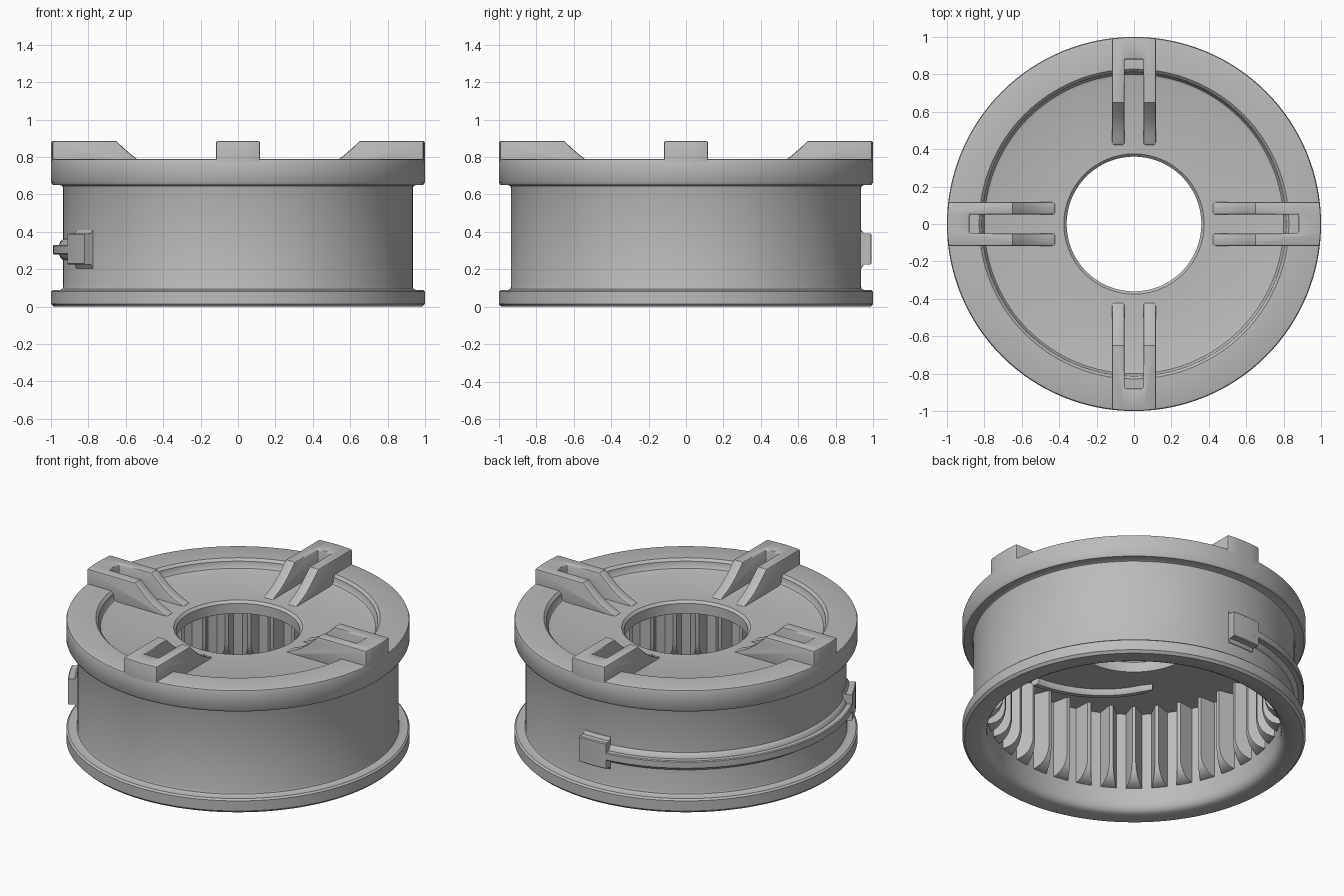
import bpy
import bmesh
from math import cos, sin, radians, sqrt, pi
from mathutils import Matrix, Vector

cube = bpy.data.objects.get("Cube")
if cube:
    bpy.data.objects.remove(cube, do_unlink=True)

GREY = (0.5, 0.5, 0.5, 1)
mat = bpy.data.materials.new("light grey")
mat.use_nodes = True
mat.diffuse_color = GREY
shader = mat.node_tree.nodes["Principled BSDF"]
shader.inputs["Base Color"].default_value = GREY
shader.inputs["Roughness"].default_value = 0.6


def make_object(name, bm, angle=35):
    """Turn a bmesh into a shaded object."""
    bmesh.ops.recalc_face_normals(bm, faces=bm.faces[:])
    mesh = bpy.data.meshes.new(name)
    bm.to_mesh(mesh)
    bm.free()
    mesh.materials.append(mat)
    mesh.shade_smooth()
    mesh.set_sharp_from_angle(angle=radians(angle))
    ob = bpy.data.objects.new(name, mesh)
    bpy.context.collection.objects.link(ob)
    return ob


def loft(bm, sections):
    """Skin a row of equal point loops and cap both ends."""
    loops = [[bm.verts.new(p) for p in s] for s in sections]
    n = len(loops[0])
    for a, b in zip(loops, loops[1:]):
        for i in range(n):
            j = (i + 1) % n
            bm.faces.new((a[i], a[j], b[j], b[i]))
    bm.faces.new(loops[0])
    bm.faces.new(loops[-1])
    return [v for loop in loops for v in loop]


def sweep(bm, profile, start, end, steps):
    """Sweep an (r, z) profile around z between two angles in degrees."""
    sections = []
    for k in range(steps + 1):
        a = radians(start + (end - start) * k / steps)
        sections.append([(r * cos(a), r * sin(a), z) for r, z in profile])
    loft(bm, sections)


# Drum: one turned ring with flanges, top plate and hollow underside
drum_profile = [
    (.36, .65), (.36, .715), (.375, .73), (.785, .73), (.8, .735), (.81, .75),
    (.813, .775), (.828, .79), (.985, .79), (.996, .786), (1, .775),
    (1, .665), (.99, .65), (.95, .65), (.939, .645), (.935, .633),
    (.935, .107), (.939, .095), (.95, .09), (.99, .09), (1, .08),
    (1, .015), (.985, 0), (.895, 0), (.875, .01), (.86, .03), (.855, .06),
    (.855, .65)]
bm = bmesh.new()
SEG = 128
rings = [[bm.verts.new((r * cos(2 * pi * k / SEG), r * sin(2 * pi * k / SEG), z))
          for r, z in drum_profile] for k in range(SEG)]
for k in range(SEG):
    a, b = rings[k], rings[(k + 1) % SEG]
    for i in range(len(a)):
        j = (i + 1) % len(a)
        bm.faces.new((a[i], a[j], b[j], b[i]))
make_object("drum", bm)

# Inner gear teeth, tapered towards the tip and curved at the lower end
tooth_profile = [(.87, .15), (.84, .155), (.81, .17), (.785, .195), (.768, .23),
                 (.76, .27), (.76, .66), (.87, .66)]
bm = bmesh.new()
for k in range(36):
    turn = Matrix.Rotation(2 * pi * k / 36, 4, 'Z')
    loft(bm, [[turn @ Vector((r, s * (.01 + (r - .76) * .4), z))
               for r, z in tooth_profile] for s in (-1, 1)])
make_object("inner_teeth", bm)

# Lugs: slotted blocks with a curved ramp running in towards the hole
ramp = [(.65, .885), (.61, .847), (.57, .812), (.53, .782), (.49, .76),
        (.45, .742), (.42, .731)]
lug_profile = [(.42, .7)] + ramp[::-1] + [(1, .885), (1, .67)]
bm = bmesh.new()
loft(bm, [[(sqrt(1 - t * t) if r == 1 else r, t, z) for r, z in lug_profile]
          for t in (-.118, -.05, 0, .05, .118)])
lug = make_object("lug_1", bm)

bm = bmesh.new()
bmesh.ops.create_cube(bm, size=1, matrix=Matrix.Translation((.58, 0, .8))
                      @ Matrix.Diagonal((.6, .1, .4, 1)))
cutter = make_object("slot_cutter", bm)
cutter.hide_render = True
cutter.hide_viewport = False

slot = lug.modifiers.new("slot", 'BOOLEAN')
slot.operation = 'DIFFERENCE'
slot.object = cutter
bevel = lug.modifiers.new("soft_edges", 'BEVEL')
bevel.width = .01
bevel.segments = 2
bevel.limit_method = 'ANGLE'
bevel.angle_limit = radians(50)

# Bake the slot and share the finished lug around the four sides
graph = bpy.context.evaluated_depsgraph_get()
baked = bpy.data.meshes.new_from_object(lug.evaluated_get(graph))
lug.modifiers.clear()
lug.data = baked
baked.shade_smooth()
baked.set_sharp_from_angle(angle=radians(35))
bpy.data.objects.remove(cutter, do_unlink=True)
for k in range(1, 4):
    copy = bpy.data.objects.new(f"lug_{k + 1}", baked)
    copy.rotation_euler.z = k * pi / 2
    bpy.context.collection.objects.link(copy)

# Side rail: thin rib part way around the wall
rail_profile = [(.92, .245), (.937, .25), (.95, .262), (.957, .28), (.985, .28),
                (.99, .285), (.99, .325), (.985, .33), (.957, .33), (.95, .348),
                (.937, .36), (.92, .365)]
bm = bmesh.new()
sweep(bm, rail_profile, 90, 210, 48)
make_object("side_rail", bm)

# Stop blocks at both ends of the rail
stop_profile = [(.92, .2), (.938, .205), (.95, .225), (.985, .225), (.99, .23),
                (.99, .385), (.985, .39), (.95, .39), (.938, .41), (.92, .415)]
for name, start in (("back_stop", 86), ("front_stop", 203)):
    bm = bmesh.new()
    sweep(bm, stop_profile, start, start + 11, 5)
    make_object(name, bm)

# Curved rib under the top plate
bm = bmesh.new()
rib = []
for k in range(17):
    f = k / 16
    a = radians(218 + 64 * f)
    r = .52 + .21 * f
    w = .03 * min(1, .3 + 6 * f)
    rib.append([((r + d * w) * cos(a), (r + d * w) * sin(a), z)
                for d, z in ((-1, .66), (-.9, .63), (-.5, .615),
                             (.5, .615), (.9, .63), (1, .66))])
loft(bm, rib)
make_object("underside_rib", bm)
